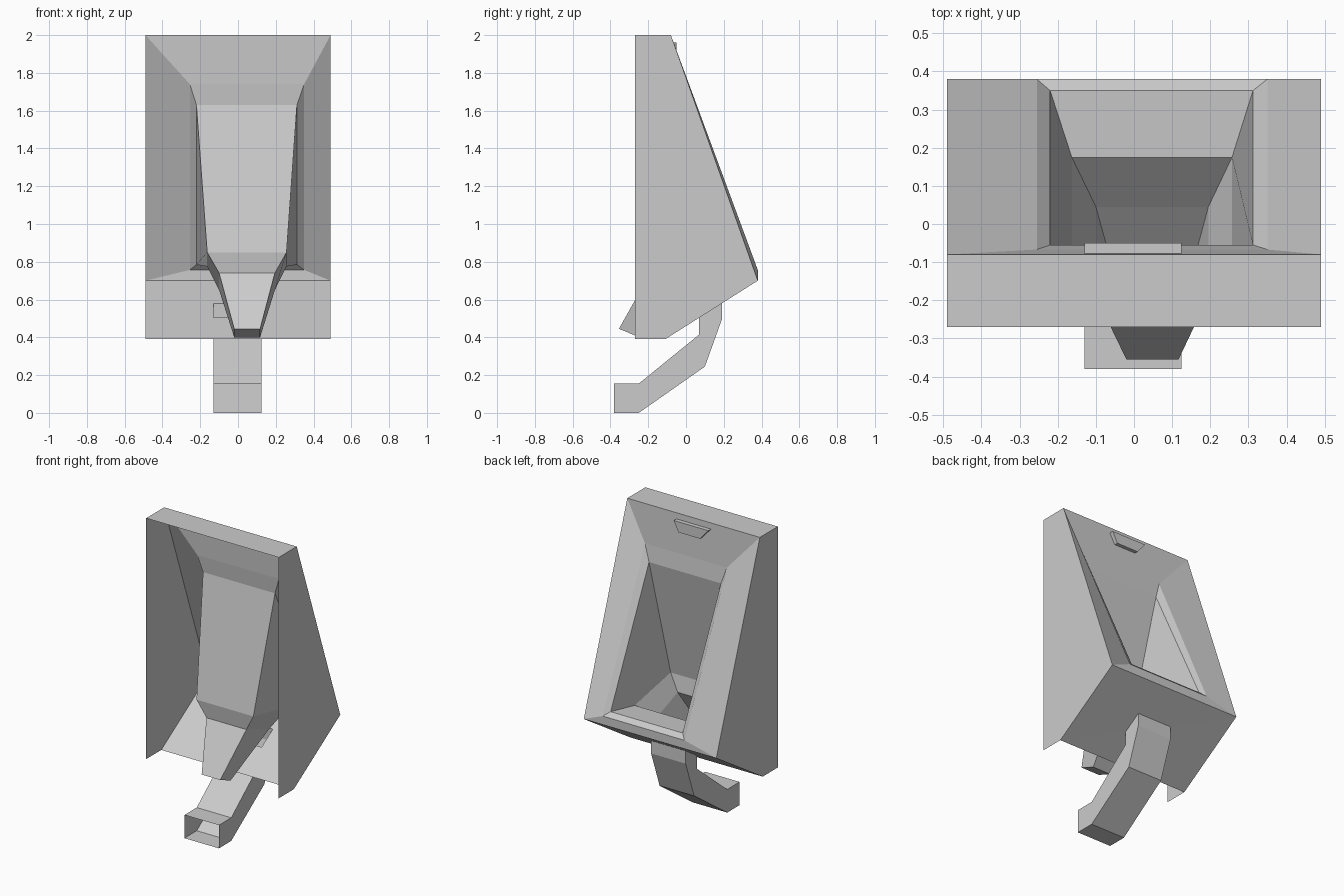
import bpy, bmesh

if "Cube" in bpy.data.objects:
    bpy.data.objects.remove(bpy.data.objects["Cube"])


def make(name, faces, flip=False):
    """Mesh object from a list of coordinate polygons, welded at shared corners."""
    bm = bmesh.new()
    for f in faces:
        bm.faces.new([bm.verts.new(p) for p in f])
    bmesh.ops.remove_doubles(bm, verts=bm.verts, dist=0.0005)
    bmesh.ops.recalc_face_normals(bm, faces=bm.faces)
    if flip:
        bmesh.ops.reverse_faces(bm, faces=bm.faces)
    me = bpy.data.meshes.new(name)
    bm.to_mesh(me)
    bm.free()
    ob = bpy.data.objects.new(name, me)
    bpy.context.collection.objects.link(ob)
    return ob


def loop(x0, x1, top, bottom):
    """Four-cornered ring: top edge and bottom edge given as (y, z)."""
    return [(x0, *top), (x1, *top), (x1, *bottom), (x0, *bottom)]


def bridge(a, b):
    n = len(a)
    return [[a[i], a[(i + 1) % n], b[(i + 1) % n], b[i]] for i in range(n)]


# Outer shell: two sides, top, sloping underside with a pipe hole; open at the wall
W = 0.49
side = [(-0.27, 2.0), (-0.08, 2.0), (0.38, 0.70), (-0.11, 0.39), (-0.27, 0.39)]
px0, px1 = -0.13, 0.125
hole_lo, hole_hi = (0.07, 0.504), (0.19, 0.58)
shell = [[(x, *p) for p in side] for x in (-W, W)]
shell.append(loop(-W, W, side[0], side[1]))
shell += bridge(loop(-W, W, side[2], side[3]), loop(px0, px1, hole_hi, hole_lo))

# Rim, basin and drain: successive rings going into the bowl
rings = [
    loop(-W, W, (-0.08, 2.0), (0.38, 0.70)),
    loop(-0.255, 0.35, (-0.067, 1.74), (0.38, 0.757)),
    loop(-0.22, 0.312, (-0.055, 1.63), (0.35, 0.785)),
    loop(-0.163, 0.257, (-0.205, 0.85), (0.175, 0.775)),
    loop(-0.10, 0.195, (-0.19, 0.74), (0.045, 0.65)),
    loop(-0.02, 0.117, (-0.355, 0.445), (-0.245, 0.40)),
]
bowl = [f for a, b in zip(rings, rings[1:]) for f in bridge(a, b)]
bowl.append(rings[-1])
make("urinal_body", shell + bowl)

# Waste pipe: square tube bent back to the wall, open at both ends
upper = [hole_lo, (0.07, 0.415), (-0.25, 0.155), (-0.38, 0.155)]
lower = [hole_hi, (0.19, 0.495), (0.10, 0.245), (-0.25, 0.0), (-0.38, 0.0)]
sections = [(upper[0], lower[0]), (upper[0], lower[1]), (upper[1], lower[2]),
            (upper[2], lower[3]), (upper[3], lower[4])]
tube = []
for (u0, l0), (u1, l1) in zip(sections, sections[1:]):
    for f in bridge(loop(px0, px1, u0, l0), loop(px0, px1, u1, l1)):
        f = [p for i, p in enumerate(f) if p not in f[:i]]
        if len(f) > 2:
            tube.append(f)
make("waste_pipe", tube)

# Flush plate: trapezoid standing out from the upper panel
plate = [(-0.13, 1.96), (0.125, 1.96), (0.09, 1.89), (-0.07, 1.89)]
back = [(x, -0.08 + (2.0 - z) * 0.05, z) for x, z in plate]
front = [(x, -0.05, z) for x, z in plate]
make("flush_plate", bridge(back, front) + [front])
